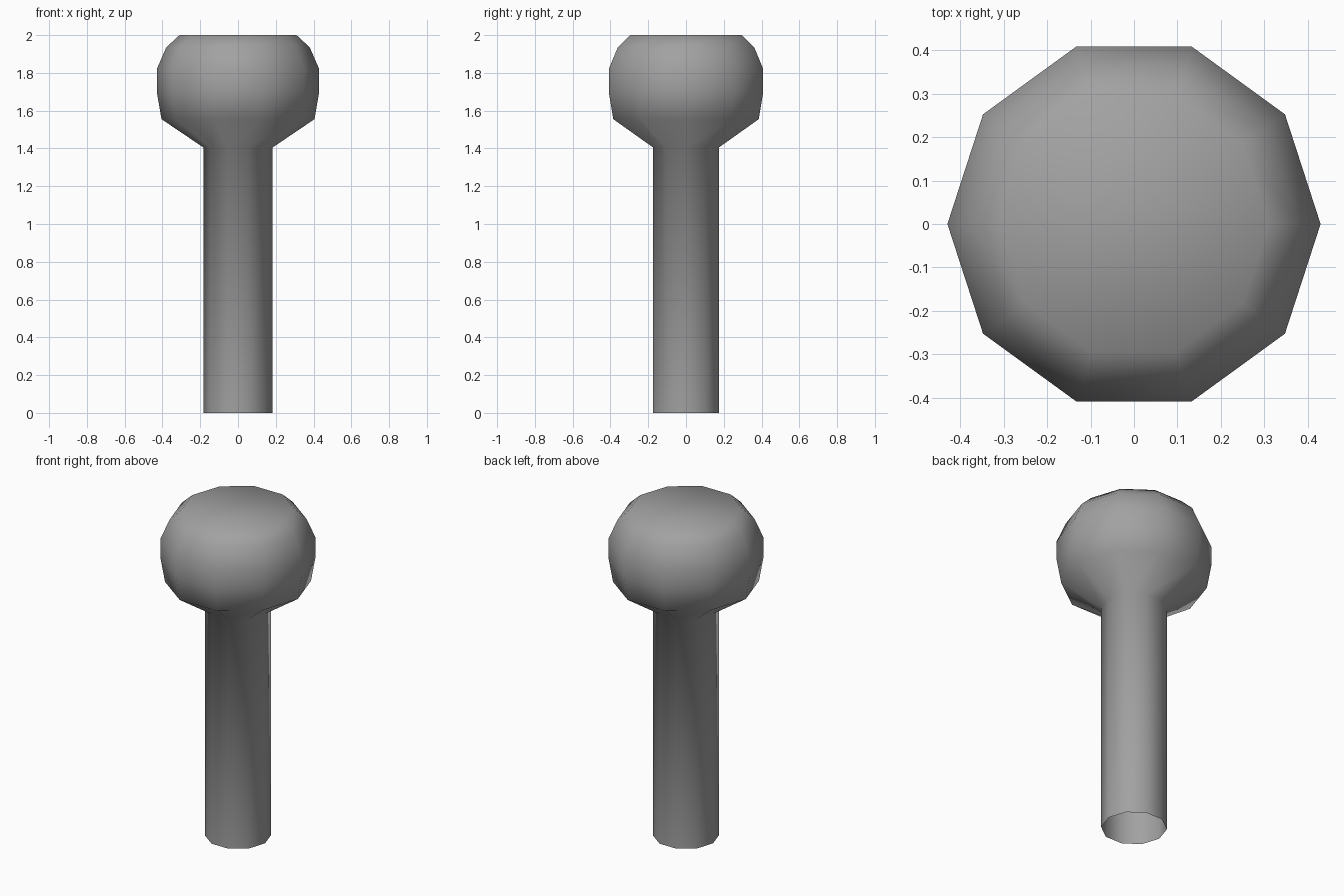
import bpy
import bmesh
from math import cos, sin, tau

cube = bpy.data.objects.get("Cube")
if cube:
    bpy.data.objects.remove(cube, do_unlink=True)

SIDES = 10

# Single grey material
grey = bpy.data.materials.new("plain grey")
grey.use_nodes = True
colour = (0.36, 0.36, 0.36, 1)
grey.diffuse_color = colour
grey.node_tree.nodes["Principled BSDF"].inputs["Base Color"].default_value = colour

# Stem (open at the foot) flaring into the knob, as (radius, height)
profile = [(0.183, 0), (0.183, 1.405), (0.405, 1.555), (0.43, 1.70),
           (0.43, 1.82), (0.38, 1.935), (0.31, 2.0)]

bm = bmesh.new()
rings = [[bm.verts.new((r * cos(tau * i / SIDES), r * sin(tau * i / SIDES), z))
          for i in range(SIDES)] for r, z in profile]
for low, high in zip(rings, rings[1:]):
    for i in range(SIDES):
        j = (i + 1) % SIDES
        bm.faces.new((low[i], low[j], high[j], high[i]))

# Flat top of the knob
bm.faces.new(rings[-1])
for face in bm.faces:
    face.smooth = True

mesh = bpy.data.meshes.new("knobbed_post")
bm.to_mesh(mesh)
bm.free()
mesh.materials.append(grey)
post = bpy.data.objects.new("knobbed_post", mesh)
bpy.context.collection.objects.link(post)
